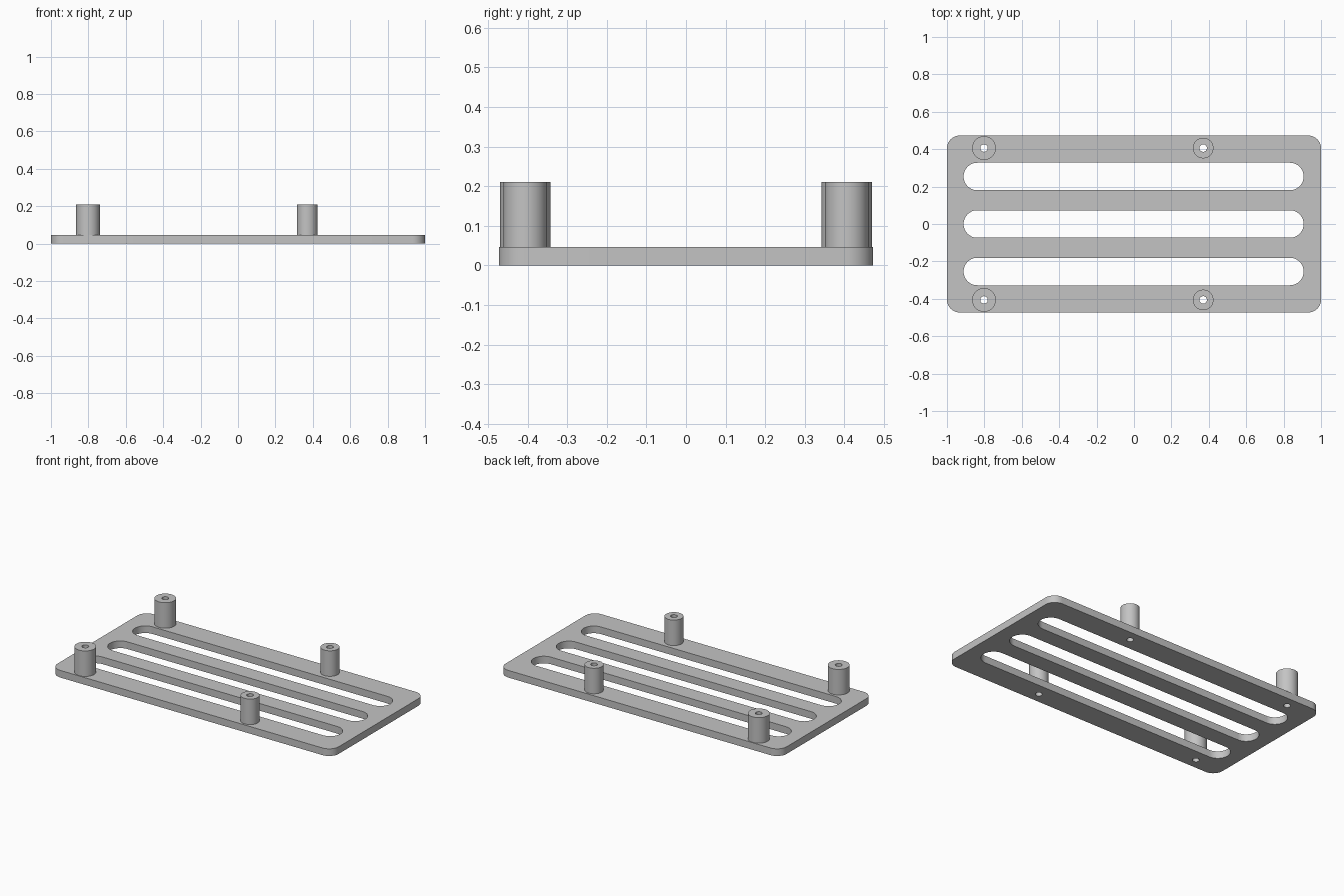
import bpy
import bmesh
import math

cube = bpy.data.objects.get("Cube")
if cube:
    bpy.data.objects.remove(cube, do_unlink=True)

PLATE_TOP = 0.046
POST_TOP = 0.21
POST_Y = 0.406
HOLE_R = 0.02

grey = bpy.data.materials.new("plain grey")
grey.use_nodes = True
colour = (0.55, 0.55, 0.55, 1)
grey.diffuse_color = colour
grey.node_tree.nodes["Principled BSDF"].inputs["Base Color"].default_value = colour


def rounded_rect(cx, cy, half_x, half_y, radius, steps=12):
    """Outline of a rectangle with rounded corners."""
    points = []
    for corner, (sx, sy) in enumerate(((1, 1), (-1, 1), (-1, -1), (1, -1))):
        ox = cx + sx * (half_x - radius)
        oy = cy + sy * (half_y - radius)
        for i in range(steps + 1):
            a = (corner + i / steps) * math.pi / 2
            point = (ox + radius * math.cos(a), oy + radius * math.sin(a))
            if not points or math.dist(point, points[-1]) > 1e-5:
                points.append(point)
    if math.dist(points[0], points[-1]) < 1e-5:
        points.pop()
    return points


def circle(cx, cy, radius):
    return rounded_rect(cx, cy, radius, radius, radius)


def extruded(name, outlines, bottom, top):
    """Solid from an outer outline and hole outlines."""
    curve = bpy.data.curves.new(name, "CURVE")
    curve.dimensions = "2D"
    curve.fill_mode = "BOTH"
    curve.extrude = (top - bottom) / 2
    for outline in outlines:
        spline = curve.splines.new("POLY")
        spline.points.add(len(outline) - 1)
        for p, (x, y) in zip(spline.points, outline):
            p.co = (x, y, 0, 1)
        spline.use_cyclic_u = True
    obj = bpy.data.objects.new(name, curve)
    bpy.context.collection.objects.link(obj)
    obj.location.z = (top + bottom) / 2
    bpy.ops.object.select_all(action="DESELECT")
    obj.select_set(True)
    bpy.context.view_layer.objects.active = obj
    bpy.ops.object.convert(target="MESH")
    obj = bpy.context.object
    # Weld caps to walls so the edges are shared
    bm = bmesh.new()
    bm.from_mesh(obj.data)
    bmesh.ops.remove_doubles(bm, verts=bm.verts, dist=1e-5)
    bmesh.ops.recalc_face_normals(bm, faces=bm.faces)
    bm.to_mesh(obj.data)
    bm.free()
    obj.data.materials.clear()
    obj.data.materials.append(grey)
    bpy.ops.object.shade_smooth_by_angle(angle=math.radians(30))
    return obj


# Posts: wide pair on the right, slimmer pair toward the left
posts = []
for size, x, radius in (("wide", -0.802, 0.0635), ("slim", 0.37, 0.055)):
    for end, y in (("front", -POST_Y), ("back", POST_Y)):
        posts.append((f"{size}_post_{end}", x, y, radius))

# Base plate with three long slots and a screw hole under each post
outlines = [rounded_rect(0, 0, 1, 0.473, 0.068)]
for row in (-1, 0, 1):
    outlines.append(rounded_rect(-0.002, row * 0.254, 0.909, 0.0735, 0.0735))
for name, x, y, radius in posts:
    outlines.append(circle(x, y, HOLE_R))
extruded("slotted_plate", outlines, 0, PLATE_TOP)

# Hollow standoff posts
for name, x, y, radius in posts:
    extruded(name, [circle(x, y, radius), circle(x, y, HOLE_R)], PLATE_TOP, POST_TOP)
